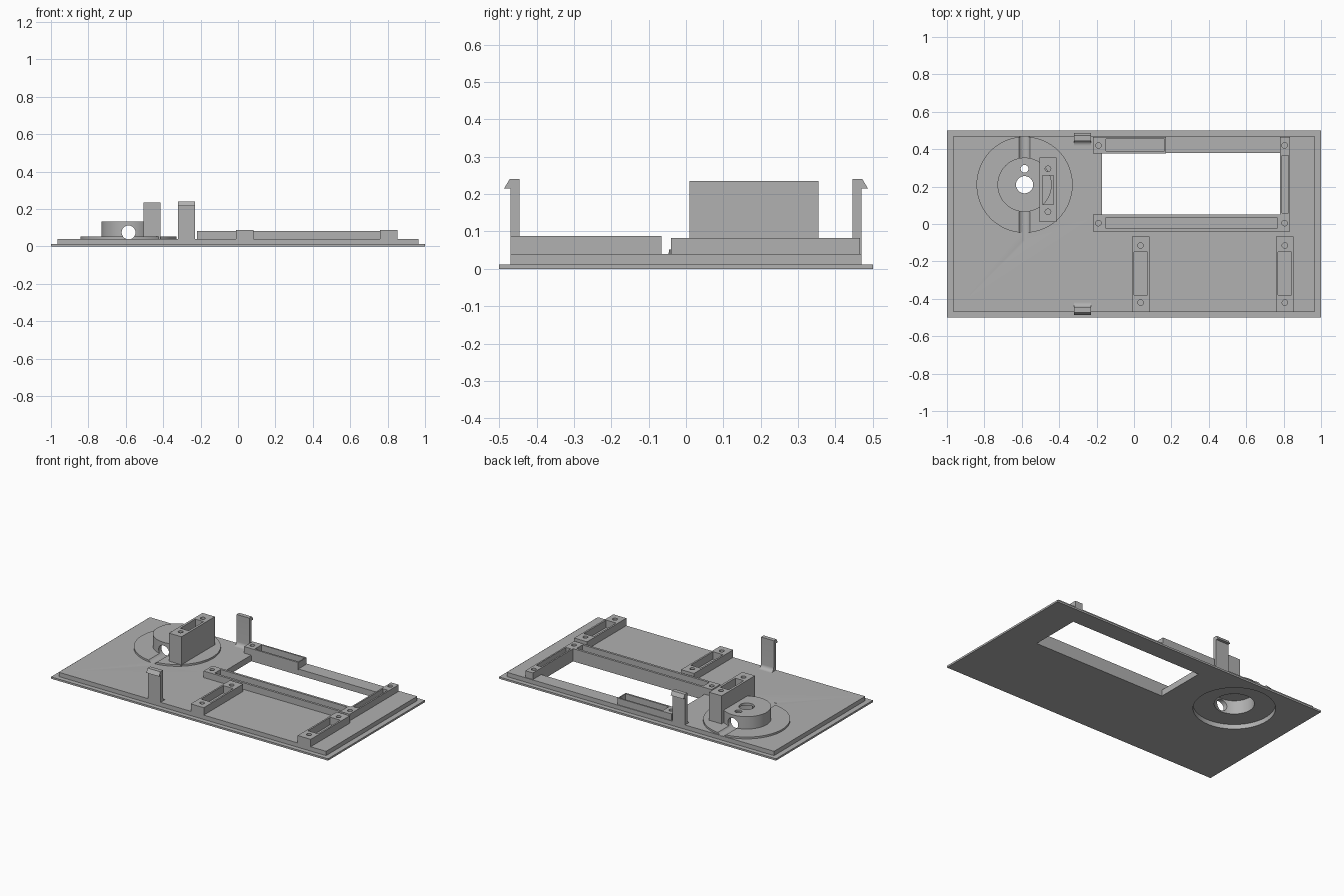
import bpy, math
from mathutils import Matrix

if "Cube" in bpy.data.objects:
    bpy.data.objects.remove(bpy.data.objects["Cube"])

grey = bpy.data.materials.new("plain_grey")
grey.use_nodes = True
grey.diffuse_color = (0.44, 0.44, 0.44, 1)
grey.node_tree.nodes["Principled BSDF"].inputs["Base Color"].default_value = (0.44, 0.44, 0.44, 1)


def box(name, x0, x1, y0, y1, z0, z1):
    bpy.ops.mesh.primitive_cube_add(size=1)
    o = bpy.context.object
    o.name = name
    size = Matrix.Diagonal((x1 - x0, y1 - y0, z1 - z0, 1))
    o.data.transform(Matrix.Translation(((x0 + x1) / 2, (y0 + y1) / 2, (z0 + z1) / 2)) @ size)
    o.data.materials.append(grey)
    return o


def tube(name, x, y, r, z0, z1, sides=64):
    bpy.ops.mesh.primitive_cylinder_add(radius=r, depth=z1 - z0, vertices=sides)
    o = bpy.context.object
    o.name = name
    o.data.transform(Matrix.Translation((x, y, (z0 + z1) / 2)))
    o.data.materials.append(grey)
    return o


def combine(target, others, operation="DIFFERENCE"):
    bpy.context.view_layer.objects.active = target
    for c in others:
        m = target.modifiers.new("combine", "BOOLEAN")
        m.operation, m.solver, m.object = operation, "EXACT", c
        bpy.ops.object.modifier_apply(modifier=m.name)
        bpy.data.objects.remove(c)


def smooth(o):
    bpy.ops.object.select_all(action="DESELECT")
    o.select_set(True)
    bpy.context.view_layer.objects.active = o
    bpy.ops.object.shade_smooth_by_angle(angle=math.radians(30))


def bracket(name, outer, slot, screws, top, floor=0.04):
    # Raised bar with a rectangular pocket and screw holes
    o = box(name, *outer, 0.035, top)
    cutters = [box("slot_cutter", *slot, floor, top + 0.1)]
    cutters += [tube("screw_cutter", x, y, 0.015, 0.045, top + 0.1, 24) for x, y in screws]
    combine(o, cutters)
    smooth(o)
    return o


# Stepped plate with a window and the dial recess underneath
DX, DY = -0.585, 0.21
plate = box("plate", -1, 1, -0.5, 0.5, 0, 0.012)
combine(plate, [box("raised_panel", -0.965, 0.965, -0.47, 0.47, 0.006, 0.04),
                tube("dial_disc", DX, DY, 0.257, 0.02, 0.052, 96),
                tube("dial_hub", DX, DY, 0.145, 0.03, 0.133)], "UNION")
bore = tube("cross_bore_cutter", 0, 0, 0.037, -0.3, 0.3, 48)
bore.data.transform(Matrix.Translation((DX, DY, 0.075)) @ Matrix.Rotation(math.pi / 2, 4, "X"))
combine(plate, [box("window_cutter", -0.17, 0.78, 0.05, 0.38, -0.1, 0.2),
                tube("recess_cutter", DX, DY, 0.24, -0.1, 0.03, 96),
                tube("cavity_cutter", DX, DY, 0.117, -0.1, 0.118),
                tube("shaft_cutter", DX, DY, 0.046, 0.05, 0.3, 40),
                tube("pin_cutter", DX, 0.295, 0.021, 0.05, 0.3, 24),
                bore])
smooth(plate)

# Tall bracket beside the hub, kept clear of the hub cavity
tall = bracket("tall_bracket", (-0.505, -0.415, 0.01, 0.355), (-0.49, -0.43, 0.105, 0.26),
               [(-0.46, 0.065), (-0.46, 0.295)], 0.235, 0.06)
combine(tall, [tube("cavity_cutter", DX, DY, 0.117, -0.1, 0.118)])
smooth(tall)

# Rails around the window
bracket("front_rail", (-0.22, 0.835, -0.04, 0.05), (-0.15, 0.765, -0.025, 0.035),
        [(-0.19, 0.005), (0.805, 0.005)], 0.083)
bracket("back_rail", (-0.22, 0.17, 0.378, 0.465), (-0.15, 0.163, 0.39, 0.455),
        [(-0.19, 0.42)], 0.083)
bracket("side_rail", (0.78, 0.835, 0.045, 0.465), (0.79, 0.825, 0.06, 0.365),
        [(0.805, 0.42)], 0.083)

# Two matching mounts at the front
for name, x in (("middle_mount", 0.035), ("side_mount", 0.807)):
    bracket(name, (x - 0.047, x + 0.047, -0.47, -0.066), (x - 0.036, x + 0.036, -0.38, -0.15),
            [(x, -0.115), (x, -0.42)], 0.0885)

# Snap clips: outward hook on top, rounded foot inside
R = 0.025
foot = [(0.42 + R * math.sin(a), 0.04 + R - R * math.cos(a))
        for a in [math.pi / 2 * i / 8 for i in range(9)]]
profile = [(0.47, 0.035), (0.47, 0.215), (0.487, 0.215), (0.472, 0.24), (0.445, 0.24)]
profile += foot[::-1] + [(0.42, 0.035)]
n = len(profile)
for name, side in (("back_clip", 1), ("front_clip", -1)):
    verts = [(x, side * y, z) for x in (-0.322, -0.23) for y, z in profile]
    faces = [tuple(range(n)), tuple(range(2 * n - 1, n - 1, -1))]
    faces += [(i, i + n, (i + 1) % n + n, (i + 1) % n) for i in range(n)]
    if side > 0:
        faces = [f[::-1] for f in faces]
    mesh = bpy.data.meshes.new(name)
    mesh.from_pydata(verts, [], faces)
    mesh.materials.append(grey)
    clip = bpy.data.objects.new(name, mesh)
    bpy.context.collection.objects.link(clip)
    bpy.context.view_layer.objects.active = clip
    bpy.ops.object.select_all(action="DESELECT")
    clip.select_set(True)
    bpy.ops.object.mode_set(mode="EDIT")
    bpy.ops.mesh.select_all(action="SELECT")
    bpy.ops.mesh.normals_make_consistent(inside=False)
    bpy.ops.object.mode_set(mode="OBJECT")
    smooth(clip)
